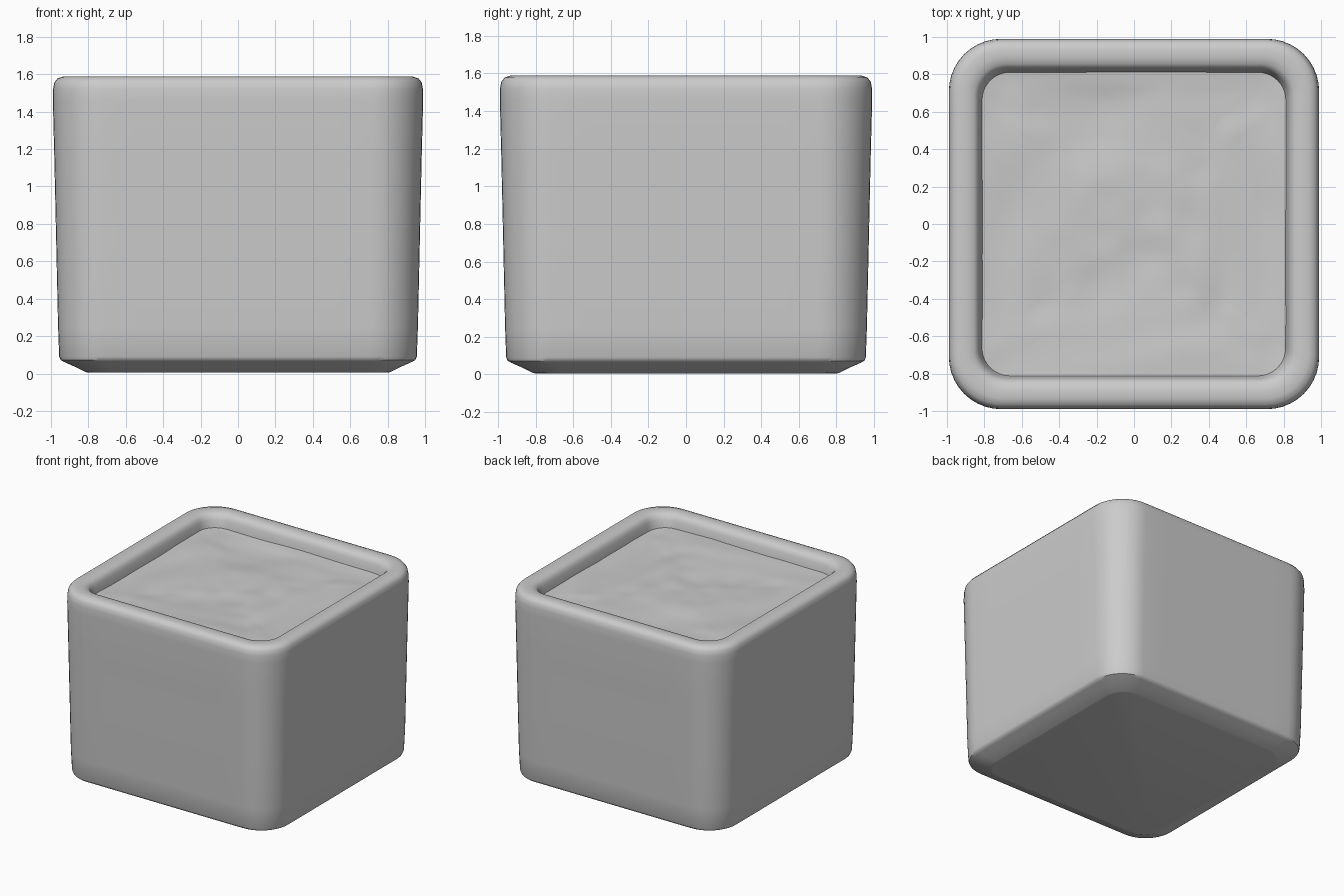
import bpy, bmesh, math
from mathutils import Vector, noise

if "Cube" in bpy.data.objects:
    bpy.data.objects.remove(bpy.data.objects["Cube"])

SEG = 10   # steps per rounded corner
SIDE = 8   # steps per straight side


def rounded_square(half, radius, z):
    """Ring of points around a square with rounded corners."""
    c = half - radius
    pts = []
    for q in range(4):
        sx, sy = [(1, 1), (-1, 1), (-1, -1), (1, -1)][q]
        arc = []
        for i in range(SEG + 1):
            a = math.pi / 2 * (q + i / SEG)
            arc.append(Vector((sx * c + radius * math.cos(a), sy * c + radius * math.sin(a), z)))
        pts += arc
        a = math.pi / 2 * (q + 1)
        nx, ny = [(-1, 1), (-1, -1), (1, -1), (1, 1)][q]
        end = Vector((nx * c + radius * math.cos(a), ny * c + radius * math.sin(a), z))
        pts += [arc[-1].lerp(end, i / SIDE) for i in range(1, SIDE)]
    return pts


def loft(name, rings, cap_first=False, cap_last=False, angle=40):
    bm = bmesh.new()
    loops = [[bm.verts.new(p) for p in ring] for ring in rings]
    n = len(loops[0])
    for a, b in zip(loops, loops[1:]):
        for i in range(n):
            j = (i + 1) % n
            bm.faces.new((a[i], a[j], b[j], b[i]))
    if cap_first:
        bm.faces.new(loops[0][::-1])
    if cap_last:
        bm.faces.new(loops[-1])
    me = bpy.data.meshes.new(name)
    bm.to_mesh(me)
    bm.free()
    ob = bpy.data.objects.new(name, me)
    bpy.context.collection.objects.link(ob)
    bpy.ops.object.select_all(action='DESELECT')
    ob.select_set(True)
    bpy.context.view_layer.objects.active = ob
    bpy.ops.object.shade_smooth_by_angle(angle=math.radians(angle))
    return ob


# Planter box: chamfered foot, tapered walls, rounded rim, short inner wall
profile = [  # half width, corner radius, height
    (0.800, 0.16, 0.005), (0.815, 0.17, 0.008), (0.880, 0.20, 0.040), (0.930, 0.23, 0.062),
    (0.948, 0.24, 0.072), (0.956, 0.25, 0.090), (0.962, 0.25, 0.25),
    (0.972, 0.26, 0.70), (0.982, 0.27, 1.15), (0.990, 0.28, 1.46), (0.989, 0.28, 1.52),
    (0.982, 0.275, 1.557), (0.965, 0.26, 1.578), (0.935, 0.24, 1.588),
    (0.890, 0.20, 1.588), (0.855, 0.17, 1.580), (0.837, 0.16, 1.565),
    (0.826, 0.155, 1.54), (0.815, 0.15, 1.50), (0.800, 0.145, 1.42)]
loft("planter_box", [rounded_square(*p) for p in profile], cap_first=True)

# Soil: uneven sheet filling the recess
RINGS = 28
soil_rings = []
for k in range(RINGS):
    t = 1 - k / RINGS
    ring = rounded_square(0.815, 0.15, 0)
    for p in ring:
        p.x *= t
        p.y *= t
        edge = max(0.0, (t - 0.85) / 0.15)
        broad = noise.noise(Vector((p.x * 2.0, p.y * 2.0, 3.1)))
        fine = noise.noise(Vector((p.x * 6.0, p.y * 6.0, 7.7)))
        p.z = 1.475 + (0.022 * broad + 0.010 * fine) * (1 - 0.5 * edge) + 0.008 * edge
    soil_rings.append(ring)
loft("soil", soil_rings, cap_last=True, angle=60)
